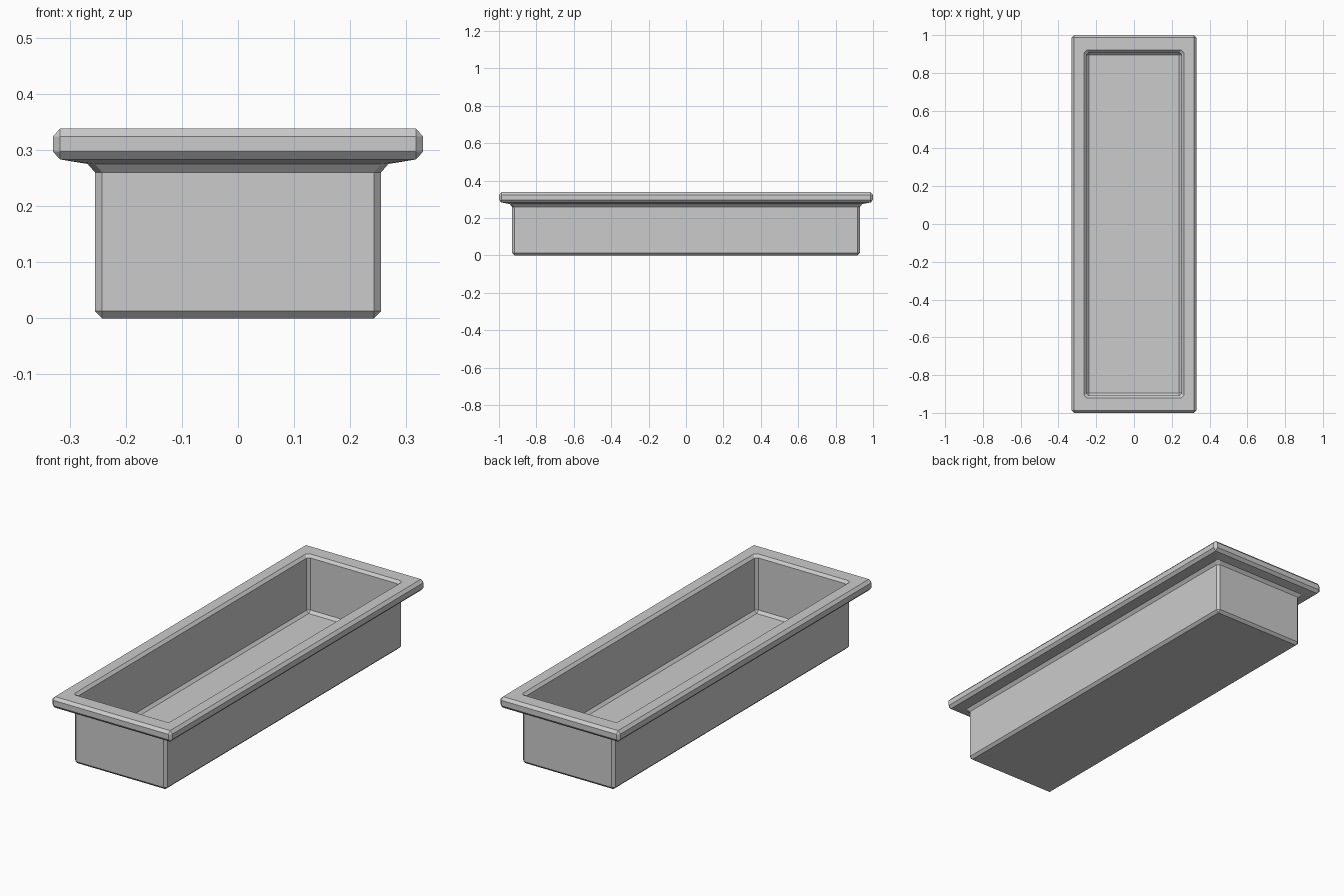
import bpy, bmesh

if "Cube" in bpy.data.objects:
    bpy.data.objects.remove(bpy.data.objects["Cube"])

# Cross-section of the trough: half width x, half length y, height z, corner cut
B = 0.013
profile = [
    # outside, from the base up to the rim
    (0.242, 0.917, 0.000, 0), (0.255, 0.930, B, B),
    (0.255, 0.930, 0.260, B), (0.268, 0.943, 0.275, B),
    (0.317, 0.987, 0.283, 0), (0.330, 1.000, 0.297, B),
    (0.330, 1.000, 0.324, B), (0.317, 0.987, 0.338, 0),
    # inside, from the rim down to the floor
    (0.264, 0.921, 0.338, B), (0.251, 0.909, 0.325, B),
    (0.251, 0.909, 0.066, B), (0.238, 0.896, 0.053, 0),
]


def ring(bm, hx, hy, z, c):
    """Rectangle with cut corners, eight points."""
    pts = [(hx, -hy + c), (hx, hy - c), (hx - c, hy), (-hx + c, hy),
           (-hx, hy - c), (-hx, -hy + c), (-hx + c, -hy), (hx - c, -hy)]
    return [bm.verts.new((x, y, z)) for x, y in pts]


bm = bmesh.new()
rings = [ring(bm, *p) for p in profile]
for lo, hi in zip(rings, rings[1:]):
    for i in range(8):
        j = (i + 1) % 8
        bm.faces.new((lo[i], lo[j], hi[j], hi[i]))
# Underside and inner floor
bm.faces.new(rings[0][::-1])
bm.faces.new(rings[-1])
# Square off the rings without cut corners
bmesh.ops.remove_doubles(bm, verts=bm.verts, dist=1e-5)
bmesh.ops.recalc_face_normals(bm, faces=bm.faces)

mesh = bpy.data.meshes.new("planter_trough")
bm.to_mesh(mesh)
bm.free()
bpy.context.collection.objects.link(bpy.data.objects.new("planter_trough", mesh))
